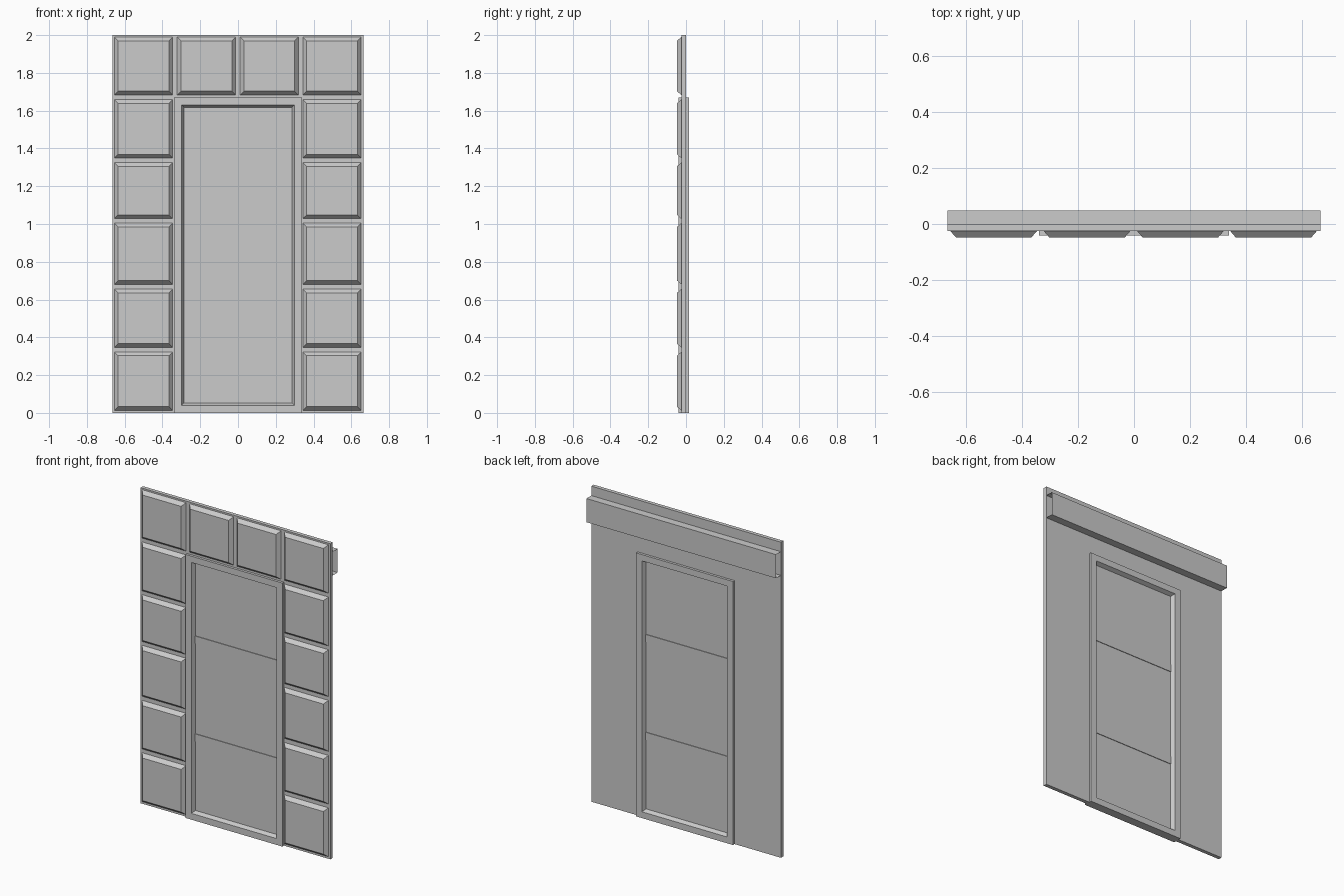
import bpy

cube = bpy.data.objects.get("Cube")
if cube:
    bpy.data.objects.remove(cube, do_unlink=True)

grey = bpy.data.materials.new("plain grey")
grey.use_nodes = True
grey.diffuse_color = (0.6, 0.6, 0.6, 1)
grey.node_tree.nodes["Principled BSDF"].inputs["Base Color"].default_value = (0.6, 0.6, 0.6, 1)


def make(name, verts, faces):
    mesh = bpy.data.meshes.new(name)
    mesh.from_pydata(verts, [], faces)
    mesh.materials.append(grey)
    obj = bpy.data.objects.new(name, mesh)
    bpy.context.collection.objects.link(obj)
    return obj


def loft(name, rings, closed=False, caps=True):
    """Join equal rings of points with quads; cap the ends or close the loop."""
    n, count = len(rings[0]), len(rings)
    faces = []
    for r in range(count if closed else count - 1):
        a, b = r * n, (r + 1) % count * n
        for i in range(n):
            j = (i + 1) % n
            faces.append((a + i, a + j, b + j, b + i))
    if caps and not closed:
        faces += [tuple(reversed(range(n))), tuple(range((count - 1) * n, count * n))]
    return make(name, [p for ring in rings for p in ring], faces)


def rect(x0, x1, z0, z1, y, inset=0):
    x0, x1, z0, z1 = x0 + inset, x1 - inset, z0 + inset, z1 - inset
    return [(x0, y, z0), (x0, y, z1), (x1, y, z1), (x1, y, z0)]


HALF = 0.665                       # half the wall width
DOOR, DOOR_TOP = 0.339, 1.67       # outer size of the door frame
WALL_FRONT, WALL_BACK = -0.025, -0.001
FRAME_FRONT, FRAME_BACK = -0.041, 0.015
MID = (FRAME_FRONT + FRAME_BACK) / 2

# Wall with a doorway
outline = [(-HALF, 0), (-HALF, 2), (HALF, 2), (HALF, 0),
           (DOOR, 0), (DOOR, DOOR_TOP), (-DOOR, DOOR_TOP), (-DOOR, 0)]
loft("wall", [[(x, y, z) for x, z in outline] for y in (WALL_FRONT, WALL_BACK)])

# Door frame with sloped reveals on both sides
outer = (-DOOR, DOOR, 0, DOOR_TOP)
opening = (-0.299, 0.299, 0.04, 1.63)
loft("door_frame", [rect(*outer, FRAME_FRONT), rect(*outer, FRAME_BACK),
                    rect(*opening, FRAME_BACK), rect(*opening, MID, 0.013),
                    rect(*opening, FRAME_FRONT)], closed=True)

# Door leaf and its two cross rails
loft("door_leaf", [rect(*opening, MID + s * 0.003, 0.012) for s in (-1, 1)])
for name, z in (("lower_door_rail", 0.515), ("upper_door_rail", 1.135)):
    loft(name, [rect(-0.287, 0.287, z - 0.024, z + 0.024, MID + s * 0.007) for s in (-1, 1)])

# Raised panels with chamfered edges
columns = [-0.655, -0.322, 0.011, 0.343]
rows = [(0.013, 0.323), (0.347, 0.655), (0.681, 1.004),
        (1.028, 1.325), (1.349, 1.659), (1.683, 1.99)]
for r, (z0, z1) in enumerate(rows):
    for c, x in enumerate(columns):
        if c in (0, 3) or r == 5:
            size = (x, x + 0.309, z0, z1)
            loft(f"wall_panel_{r}_{c}", [rect(*size, -0.048, 0.02), rect(*size, WALL_FRONT)])

# Open-ended header rail on the back
profile = [(WALL_BACK, 1.94), (0.048, 1.94), (0.048, 1.79), (WALL_BACK, 1.79)]
ends = [(x, y, z) for x in (-HALF, HALF) for y, z in profile]
make("header_rail", ends, [(i, i + 1, i + 5, i + 4) for i in range(3)])
